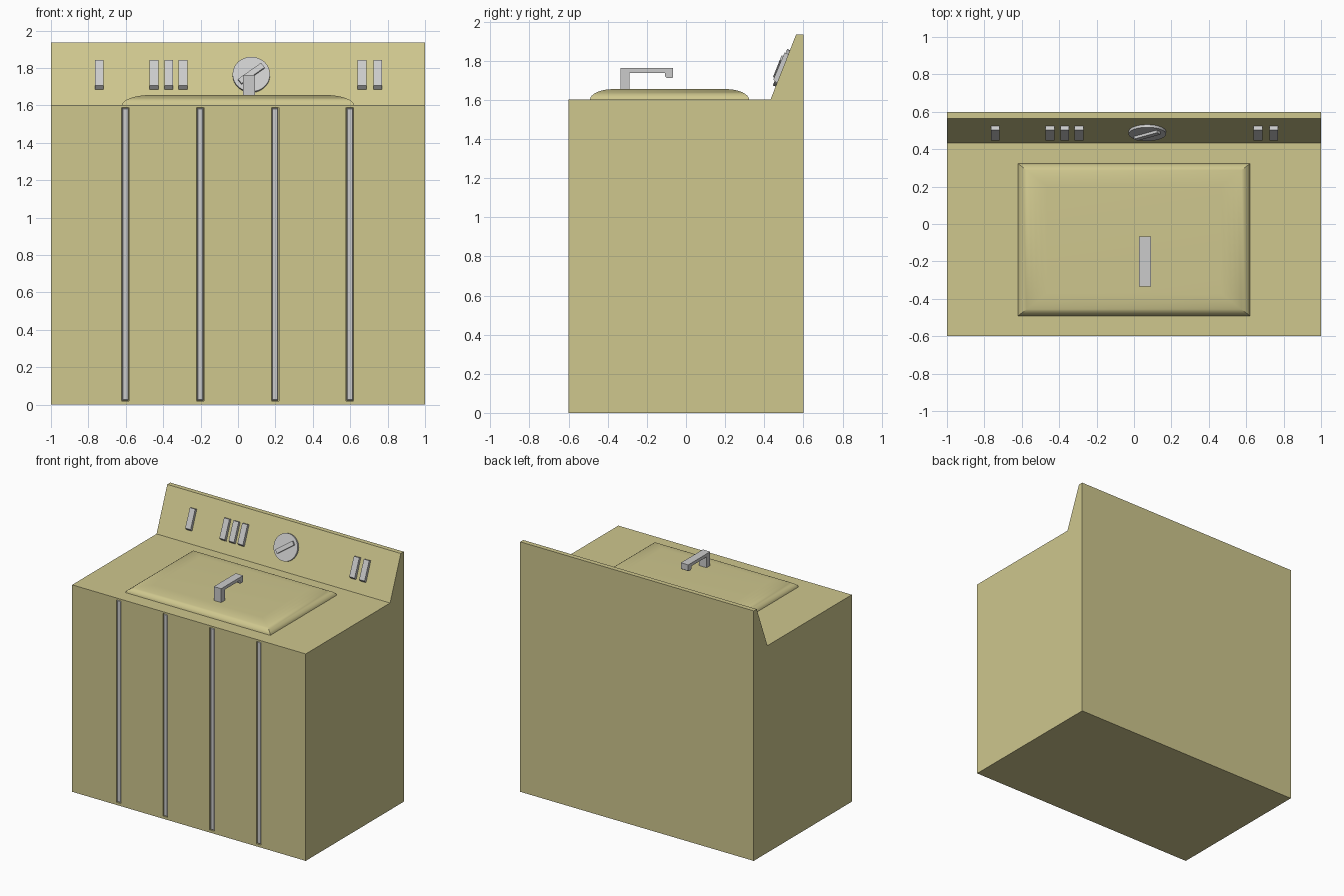
import bpy, bmesh, math
from mathutils import Matrix, Vector

if "Cube" in bpy.data.objects:
    bpy.data.objects.remove(bpy.data.objects["Cube"])

olive = bpy.data.materials.new("olive_enamel")
olive.diffuse_color = (0.62, 0.57, 0.27, 1)
olive.use_nodes = True
olive.node_tree.nodes["Principled BSDF"].inputs["Base Color"].default_value = olive.diffuse_color


def finish(name, bm, mat=None, matrix=None, smooth=None):
    bmesh.ops.recalc_face_normals(bm, faces=bm.faces)
    me = bpy.data.meshes.new(name)
    bm.to_mesh(me)
    bm.free()
    ob = bpy.data.objects.new(name, me)
    bpy.context.collection.objects.link(ob)
    if mat:
        me.materials.append(mat)
    if matrix:
        ob.matrix_world = matrix
    if smooth:
        bpy.ops.object.select_all(action='DESELECT')
        bpy.context.view_layer.objects.active = ob
        ob.select_set(True)
        bpy.ops.object.shade_smooth_by_angle(angle=math.radians(smooth))
    return ob


def extrude_profile(name, pts, x0, x1, mat=None, matrix=None):
    """Extrude a (y, z) outline along x."""
    bm = bmesh.new()
    face = bm.faces.new([bm.verts.new((x0, y, z)) for y, z in pts])
    ext = bmesh.ops.extrude_face_region(bm, geom=[face])
    verts = [g for g in ext["geom"] if isinstance(g, bmesh.types.BMVert)]
    bmesh.ops.translate(bm, verts=verts, vec=(x1 - x0, 0, 0))
    return finish(name, bm, mat, matrix)


def add_box(bm, lo, hi):
    lo, hi = Vector(lo), Vector(hi)
    m = Matrix.Translation((lo + hi) / 2) @ Matrix.Diagonal((*(hi - lo), 1))
    return bmesh.ops.create_cube(bm, size=1, matrix=m)["verts"]


# Cabinet with sloped control panel at the back
body = extrude_profile("cabinet", [(-0.6, 0), (0.6, 0), (0.6, 1.935), (0.563, 1.935),
                                   (0.432, 1.602), (-0.6, 1.602)], -1, 1, olive)

# Four vertical front grooves
STRIPS = [-0.602, -0.202, 0.198, 0.598]
bm = bmesh.new()
for x in STRIPS:
    add_box(bm, (x - 0.02, -0.65, 0.02), (x + 0.02, -0.58, 1.588))
cutter = finish("groove_cutter", bm)
cutter.hide_render = True
mod = body.modifiers.new("grooves", 'BOOLEAN')
mod.operation = 'DIFFERENCE'
mod.solver = 'EXACT'
mod.object = cutter
bpy.context.view_layer.objects.active = body
bpy.ops.object.modifier_apply(modifier=mod.name)
bpy.data.objects.remove(cutter)

# Grey trim strips set in the grooves
for x in STRIPS:
    bm = bmesh.new()
    add_box(bm, (x - 0.017, -0.597, 0.023), (x + 0.017, -0.578, 1.585))
    edges = [e for e in bm.edges if all(v.co.y < -0.59 for v in e.verts)]
    bmesh.ops.bevel(bm, geom=edges, offset=0.004, segments=1, affect='EDGES')
    finish("front_trim_strip", bm)

# Domed lid: stacked rectangles along a quarter ellipse
bm = bmesh.new()
rings, STEPS = [], 8
for i in range(STEPS + 1):
    a = math.pi / 2 * i / STEPS
    inset, z = 1 - math.cos(a), 1.6 + 0.055 * math.sin(a)
    hx, hy = 0.62 - 0.155 * inset, 0.407 - 0.12 * inset
    rings.append([bm.verts.new((sx * hx, sy * hy - 0.084, z))
                  for sx, sy in ((-1, -1), (1, -1), (1, 1), (-1, 1))])
for r0, r1 in zip(rings, rings[1:]):
    for k in range(4):
        bm.faces.new((r0[k], r0[(k + 1) % 4], r1[(k + 1) % 4], r1[k]))
bm.faces.new(rings[-1])
bm.faces.new(rings[0][::-1])
finish("lid", bm, olive, smooth=30)

# Lid handle: front post, long bar, short hook at the back
extrude_profile("lid_handle", [(-0.335, 1.645), (-0.335, 1.762), (-0.066, 1.762),
                               (-0.066, 1.716), (-0.072, 1.711), (-0.098, 1.711),
                               (-0.107, 1.719), (-0.107, 1.738), (-0.289, 1.738),
                               (-0.289, 1.645)], 0.027, 0.09)

# Control panel frame: local y runs up the slope, local z points out of it
slope = Vector((0, 0.131, 0.333)).normalized()
normal = Vector((1, 0, 0)).cross(slope)


def on_panel(x, z):
    y = 0.432 + (z - 1.602) * 0.131 / 0.333
    m = Matrix(((1, 0, 0), slope, normal)).transposed().to_4x4()
    m.translation = (x, y, z)
    return m


# Rocker buttons
for x in (-0.742, -0.449, -0.37, -0.294, 0.663, 0.748):
    extrude_profile("panel_button", [(-0.083, -0.01), (-0.083, 0.004), (-0.072, 0.024),
                                     (0.076, 0.021), (0.076, -0.01)],
                    -0.023, 0.023, matrix=on_panel(x, 1.763))

# Round dial with a diagonal grip
bm = bmesh.new()
bmesh.ops.create_cone(bm, cap_ends=True, segments=32, radius1=0.1, radius2=0.1, depth=0.024,
                      matrix=Matrix.Translation((0, 0, 0.003)))
finish("dial", bm, matrix=on_panel(0.071, 1.761), smooth=30)
bm = bmesh.new()
add_box(bm, (-0.077, -0.016, 0.01), (0.077, 0.016, 0.03))
finish("dial_grip", bm, matrix=on_panel(0.071, 1.761) @ Matrix.Rotation(math.radians(37), 4, 'Z'))
